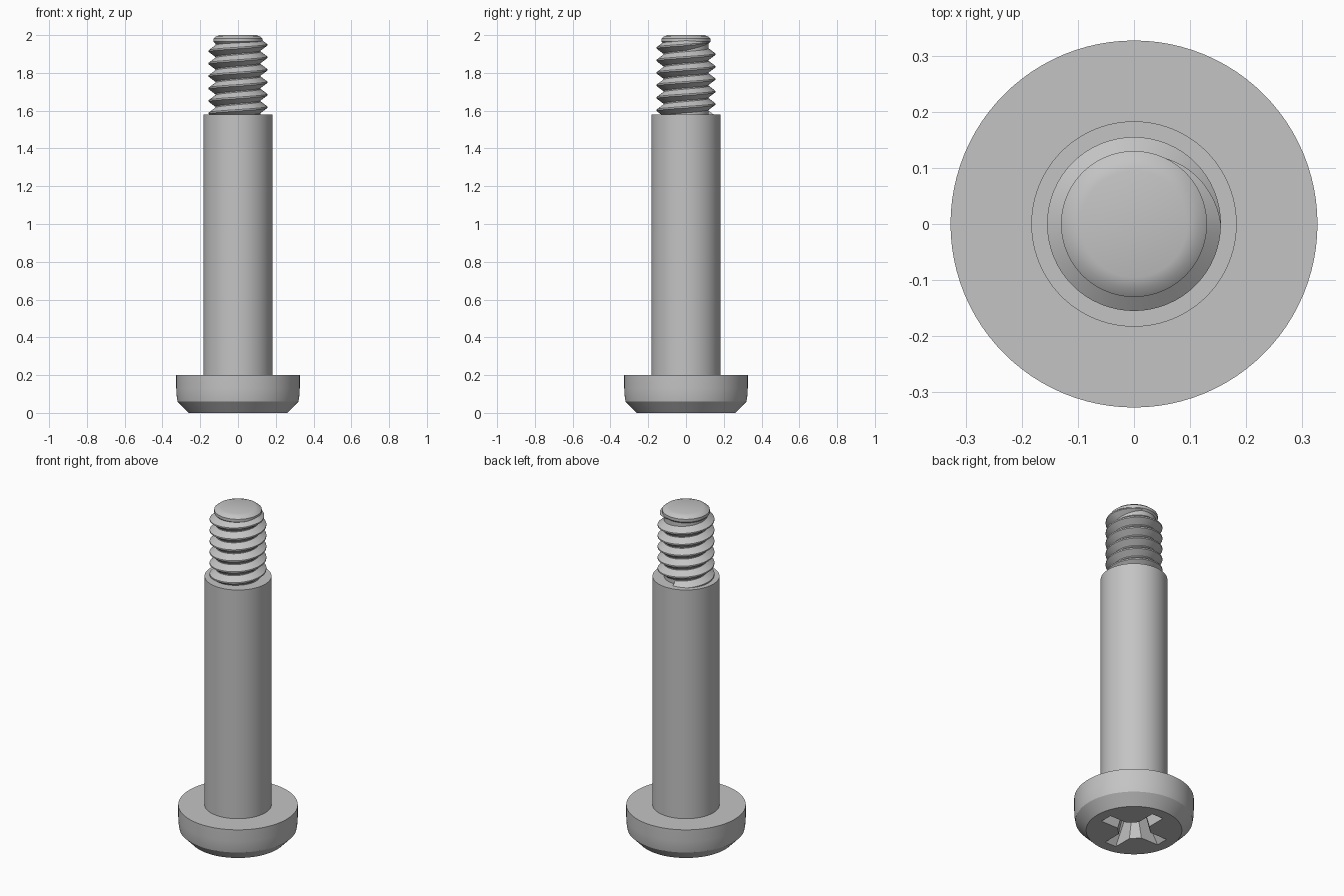
import bpy
import bmesh
from math import sin, cos, pi, tau, radians
from mathutils import Vector

if "Cube" in bpy.data.objects:
    bpy.data.objects.remove(bpy.data.objects["Cube"], do_unlink=True)

STEEL = bpy.data.materials.new("grey steel")
STEEL.use_nodes = True
COLOUR = (0.55, 0.55, 0.55, 1)
STEEL.diffuse_color = COLOUR
STEEL.node_tree.nodes["Principled BSDF"].inputs["Base Color"].default_value = COLOUR


def make_object(name, bm):
    bmesh.ops.recalc_face_normals(bm, faces=bm.faces[:])
    mesh = bpy.data.meshes.new(name)
    bm.to_mesh(mesh)
    bm.free()
    mesh.materials.append(STEEL)
    obj = bpy.data.objects.new(name, mesh)
    bpy.context.collection.objects.link(obj)
    return obj


def smooth(obj, angle=30):
    bpy.ops.object.select_all(action="DESELECT")
    obj.select_set(True)
    bpy.context.view_layer.objects.active = obj
    bpy.ops.object.shade_smooth_by_angle(angle=radians(angle))


def loft(name, rings):
    """Skin a list of equal closed rings and cap both ends."""
    bm = bmesh.new()
    loops = [[bm.verts.new(p) for p in ring] for ring in rings]
    n = len(loops[0])
    for low, high in zip(loops, loops[1:]):
        for i in range(n):
            j = (i + 1) % n
            bm.faces.new((low[i], low[j], high[j], high[i]))
    bm.faces.new(loops[0])
    bm.faces.new(loops[-1])
    return make_object(name, bm)


def lathe(name, profile, sides=96):
    return loft(name, [[(r * cos(tau * i / sides), r * sin(tau * i / sides), z)
                        for i in range(sides)] for r, z in profile])


# Head, rounded towards its outer face
head = lathe("head", [(0.262, 0), (0.32, 0.06), (0.325, 0.09), (0.327, 0.13), (0.327, 0.2)])


# Cross-shaped tapered recess in the head
def cross(reach, width, core, z):
    quarter = [(reach, -width), (reach, width), (core, width), (width, core)]
    ring = []
    for k in range(4):
        c, s = cos(k * pi / 2), sin(k * pi / 2)
        ring += [(x * c - y * s, x * s + y * c, z) for x, y in quarter]
    return ring


cutter = loft("recess_cutter", [cross(0.207, 0.039, 0.09, -0.01),
                                cross(0.2, 0.038, 0.085, 0),
                                cross(0.085, 0.025, 0.04, 0.17)])
cutter.hide_render = True
cut = head.modifiers.new("recess", "BOOLEAN")
cut.operation = "DIFFERENCE"
cut.solver = "EXACT"
cut.object = cutter
bpy.context.view_layer.objects.active = head
bpy.ops.object.modifier_apply(modifier=cut.name)
bpy.data.objects.remove(cutter, do_unlink=True)
smooth(head, 25)

# Plain shoulder
smooth(lathe("shoulder", [(0.183, 0.195), (0.183, 1.58)]))

# Threaded end: core with a chamfered tip
ROOT, CREST, PITCH, Z_END = 0.12, 0.155, 0.066, 1.965
smooth(lathe("thread_core", [(ROOT, 1.57), (ROOT, 1.955), (0.13, 1.965), (0.13, 1.982),
                             (0.115, 1.994), (0.095, 2.0)]))

# Right-handed thread that runs out at the back of the tip
STEPS = 64
TURNS = (Z_END - 1.57) / PITCH
count = int(TURNS * STEPS)
rings = []
for i in range(count + 1):
    back = (count - i) / STEPS
    grow = max(0.04, min(1, back / 0.25))
    angle = pi / 2 - tau * back
    z = Z_END - PITCH * back
    crest = ROOT + (CREST - ROOT) * grow
    half = 0.03 * grow
    flat = 0.004 * grow
    section = [(ROOT - 0.01, -half), (ROOT, -half), (crest, -flat),
               (crest, flat), (ROOT, half), (ROOT - 0.01, half)]
    out = Vector((cos(angle), sin(angle), 0))
    rings.append([out * r + Vector((0, 0, z + dz)) for r, dz in section])
smooth(loft("thread", rings))
